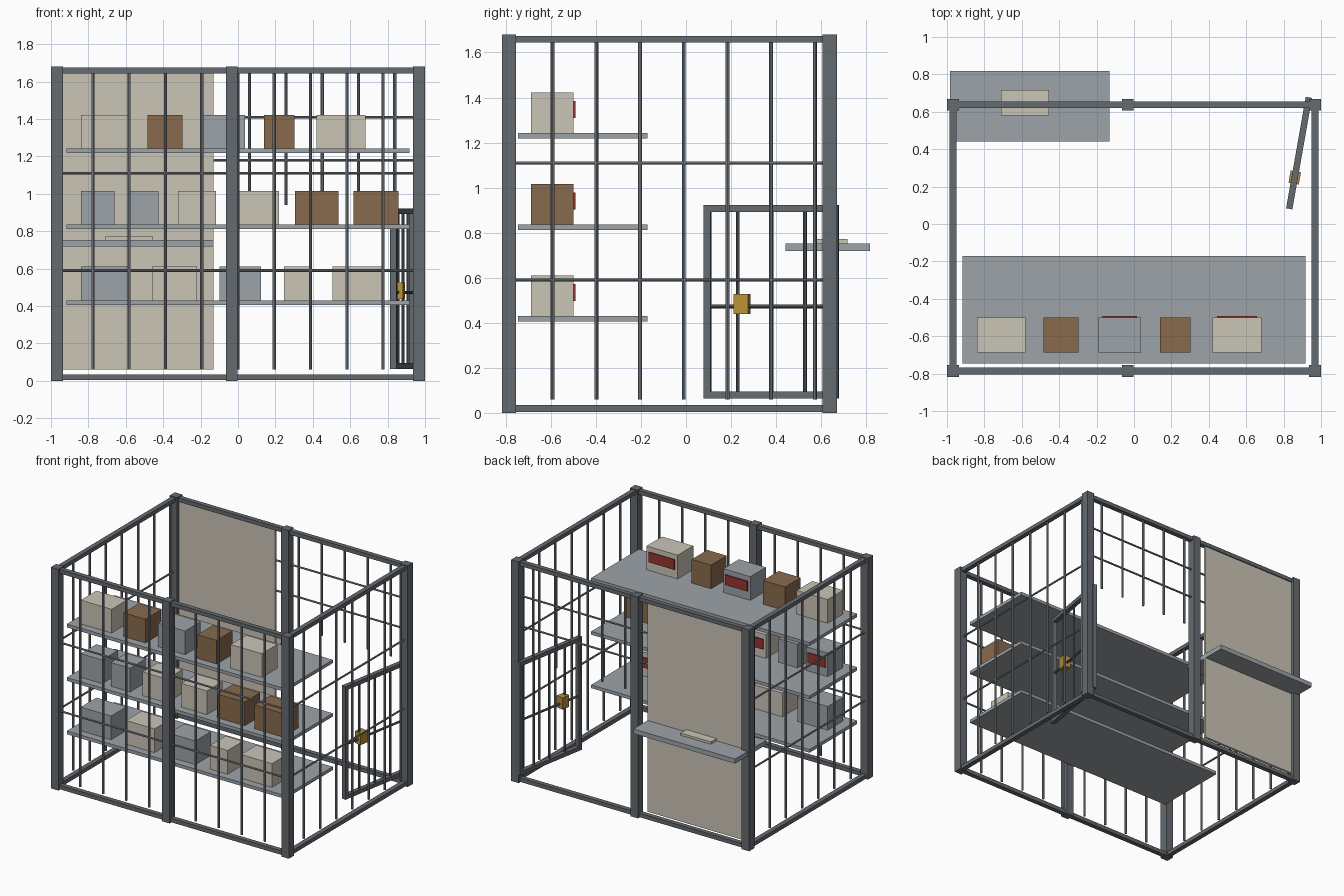
import bpy
from math import radians, sin, cos
from mathutils import Vector, Matrix

if "Cube" in bpy.data.objects:
    bpy.data.objects.remove(bpy.data.objects["Cube"], do_unlink=True)


def material(name, rgb):
    m = bpy.data.materials.new(name)
    m.use_nodes = True
    m.diffuse_color = (*rgb, 1)
    m.node_tree.nodes["Principled BSDF"].inputs["Base Color"].default_value = (*rgb, 1)
    return m


STEEL = material("dark steel", (0.13, 0.145, 0.16))
ROD = material("bar steel", (0.24, 0.265, 0.29))
GREY = material("shelf grey", (0.34, 0.37, 0.40))
BEIGE = material("beige board", (0.60, 0.56, 0.47))
BROWN = material("brown cardboard", (0.25, 0.145, 0.075))
RED = material("red label", (0.30, 0.035, 0.03))
BRASS = material("brass", (0.48, 0.28, 0.04))


def block(name, mat, x, y, z):
    """Box spanning the given (low, high) ranges."""
    bpy.ops.mesh.primitive_cube_add(size=1)
    o = bpy.context.object
    o.name = name
    size = [b - a for a, b in (x, y, z)]
    mid = [(a + b) / 2 for a, b in (x, y, z)]
    o.data.transform(Matrix.Translation(mid) @ Matrix.Diagonal((*size, 1)))
    o.data.materials.append(mat)
    return o


def around(c, size):
    return (c - size / 2, c + size / 2)


def rod(name, a, b, mat=ROD, radius=0.0085):
    """Thin round bar between two points."""
    a, b = Vector(a), Vector(b)
    d = b - a
    bpy.ops.mesh.primitive_cylinder_add(vertices=8, radius=radius, depth=d.length)
    o = bpy.context.object
    o.name = name
    turn = d.to_track_quat("Z", "Y").to_matrix().to_4x4()
    o.data.transform(Matrix.Translation((a + b) / 2) @ turn)
    o.data.materials.append(mat)
    return o


SIDE, FRONT, BACK, MID = 0.968, -0.786, 0.638, -0.033
POST, RAIL, TOP = 0.063, 0.036, 1.68
LOW, HIGH, STEP = 0.06, 1.645, 0.194

# posts
for y in (FRONT, BACK):
    for x in (-SIDE, MID, SIDE):
        block("post", STEEL, around(x, POST), around(y, POST), (0, TOP))

# top and bottom rails
for z in (0.02, 1.659):
    for y in (FRONT, BACK):
        block("long_rail", STEEL, (-SIDE, SIDE), around(y, RAIL), around(z, 0.03))
    for x in (-SIDE, SIDE):
        block("side_rail", STEEL, around(x, RAIL), (FRONT, BACK), around(z, 0.03))

# front bars
for k in range(-4, 5):
    rod("front_bar", (k * STEP, FRONT, LOW), (k * STEP, FRONT, HIGH))

# side bars
for x in (-SIDE, SIDE):
    for k in range(1, 8):
        y = FRONT + k * STEP
        rod("side_bar", (x, y, LOW), (x, y, HIGH))

# horizontal bars on the front and sides
for z in (0.59, 1.11):
    rod("front_cross_bar", (-SIDE, FRONT, z), (SIDE, FRONT, z), radius=0.007)
    for x in (-SIDE, SIDE):
        rod("side_cross_bar", (x, FRONT, z), (x, BACK, z), radius=0.007)

# back bars above the doorway
for k in range(5):
    x = 0.062 + k * STEP
    rod("doorway_bar", (x, BACK, 0.94), (x, BACK, HIGH))
for z in (1.18, 1.41):
    rod("doorway_cross_bar", (-0.13, BACK, z), (SIDE, BACK, z), radius=0.007)

# back board, counter and paper stack
block("back_board", BEIGE, (-0.975, -0.13), around(BACK, 0.02), (LOW, HIGH))
block("counter", GREY, (-0.984, -0.13), (0.442, 0.817), (0.718, 0.753))
block("paper_stack", BEIGE, (-0.71, -0.455), (0.58, 0.716), (0.753, 0.771))

# shelves with boxes: low x, high x, colour, has a label
shelves = {
    0.43: [(-0.84, -0.585, GREY, 0), (-0.46, -0.22, BEIGE, 0), (-0.10, 0.123, GREY, 0),
           (0.246, 0.394, BEIGE, 0), (0.505, 0.767, BEIGE, 1)],
    0.836: [(-0.84, -0.66, GREY, 1), (-0.588, -0.425, GREY, 0), (-0.32, -0.118, BEIGE, 1),
            (0.005, 0.22, BEIGE, 0), (0.305, 0.537, BROWN, 0), (0.618, 0.858, BROWN, 0)],
    1.242: [(-0.84, -0.58, BEIGE, 0), (-0.483, -0.297, BROWN, 0), (-0.19, 0.037, GREY, 1),
            (0.139, 0.302, BROWN, 0), (0.42, 0.682, BEIGE, 1)],
}
for z, boxes in shelves.items():
    block("shelf", GREY, (-0.917, 0.917), (-0.745, -0.172), (z - 0.025, z))
    for x0, x1, mat, label in boxes:
        block("storage_box", mat, (x0, x1), (-0.687, -0.5), (z, z + 0.18))
        if label:
            edge = (x1 - x0) * 0.09
            block("box_label", RED, (x0 + edge, x1 - edge), (-0.5, -0.491),
                  (z + 0.066, z + 0.142))

# open door, built along local -y from its hinge and then swung
W, D0, D1 = 0.605, 0.064, 0.922
door = [block("door_stile", STEEL, around(0, 0.034), around(-y, 0.03), (D0, D1))
        for y in (0.015, W - 0.015)]
door += [block("door_rail", STEEL, around(0, 0.034), (-W, 0), around(z, 0.03))
         for z in (D0 + 0.015, D1 - 0.015)]
door += [rod("door_bar", (0, -W * k / 4, D0), (0, -W * k / 4, D1), STEEL)
         for k in (1, 2, 3)]
door.append(rod("door_cross_bar", (0, -W, 0.473), (0, 0, 0.473), STEEL))
door.append(block("door_lock", BRASS, around(0, 0.056), around(-0.435, 0.066), (0.438, 0.527)))
for part in door:
    part.matrix_world = Matrix.Translation((0.935, 0.677, 0)) @ Matrix.Rotation(radians(-10), 4, "Z")
